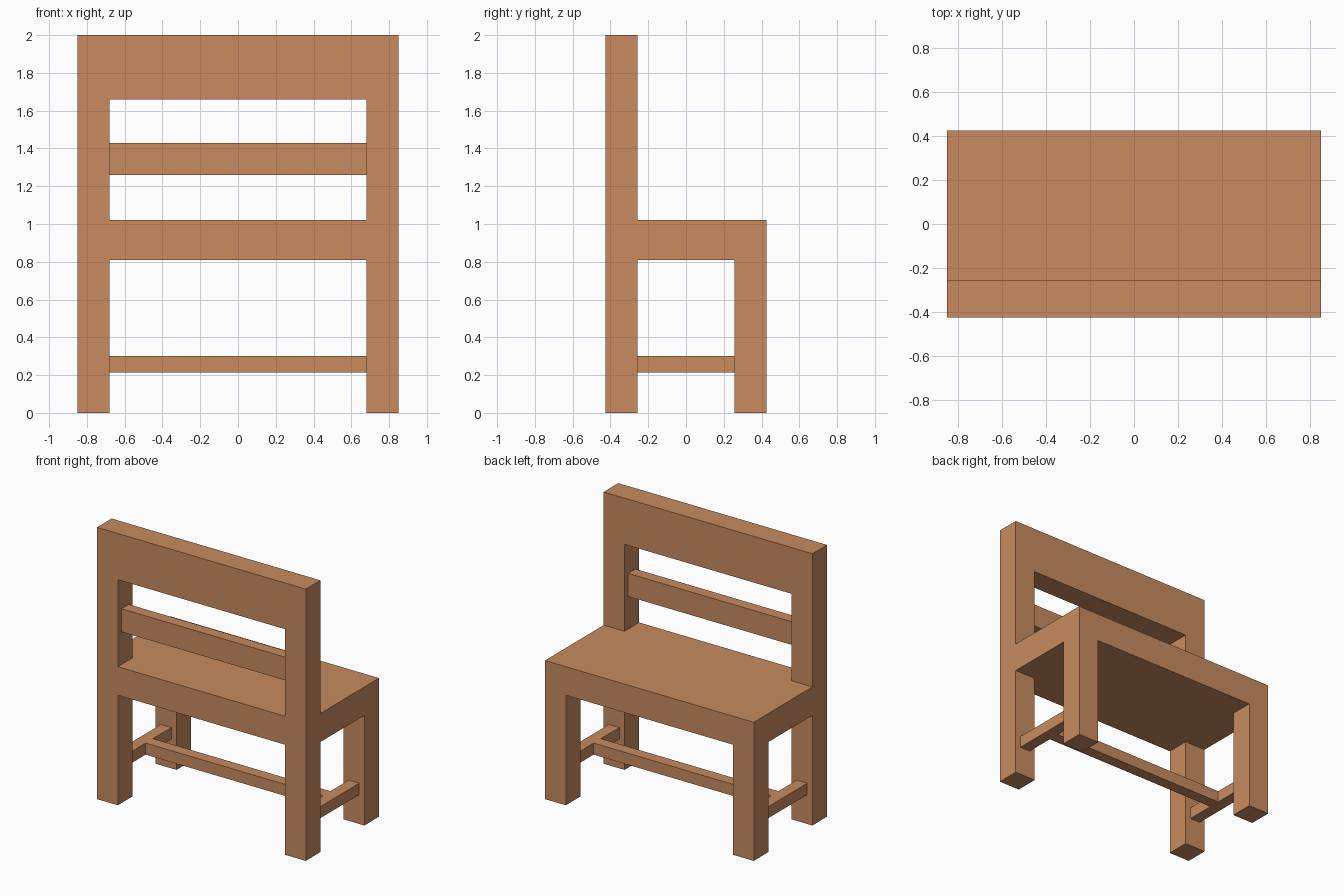
import bpy
import bmesh

if "Cube" in bpy.data.objects:
    bpy.data.objects.remove(bpy.data.objects["Cube"])

W, D, T = 0.85, 0.426, 0.17      # half width, half depth, post thickness
IN_X, IN_Y = W - T, D - T        # inner faces of the posts
MID_Y = -D + T / 2               # centre plane of the backrest
S = T / 4                        # half thickness of slat and stretchers

wood = bpy.data.materials.new("wood")
wood.diffuse_color = (0.58, 0.26, 0.115, 1)
wood.use_nodes = True
wood.node_tree.nodes["Principled BSDF"].inputs["Base Color"].default_value = wood.diffuse_color


def prism(name, outline, z0, z1):
    """Extrude an xy outline from z0 up to z1."""
    bm = bmesh.new()
    base = bm.faces.new([bm.verts.new((x, y, z0)) for x, y in outline])
    top = bmesh.ops.extrude_face_region(bm, geom=[base], use_keep_orig=True)
    for v in top["geom"]:
        if isinstance(v, bmesh.types.BMVert):
            v.co.z = z1
    bmesh.ops.recalc_face_normals(bm, faces=bm.faces)
    mesh = bpy.data.meshes.new(name)
    bm.to_mesh(mesh)
    bm.free()
    mesh.materials.append(wood)
    obj = bpy.data.objects.new(name, mesh)
    bpy.context.collection.objects.link(obj)
    return obj


def box(name, x0, x1, y0, y1, z0, z1):
    return prism(name, [(x0, y0), (x1, y0), (x1, y1), (x0, y1)], z0, z1)


# Posts, front legs and side stretchers on both sides
for side, label in ((-1, "left"), (1, "right")):
    xa, xb = sorted((side * IN_X, side * W))
    xm = side * (IN_X + T / 2)
    box(f"{label}_back_post", xa, xb, -D, -IN_Y, 0, 2)
    box(f"{label}_front_leg", xa, xb, IN_Y, D, 0, 0.81)
    box(f"{label}_side_stretcher", xm - S, xm + S, -IN_Y, IN_Y, 0.215, 0.30)

# Thick seat, notched around the back posts
prism("seat", [(-IN_X, -D), (IN_X, -D), (IN_X, -IN_Y), (W, -IN_Y),
               (W, D), (-W, D), (-W, -IN_Y), (-IN_X, -IN_Y)], 0.81, 1.02)

# Backrest: flush top rail and thinner slat
box("top_rail", -IN_X, IN_X, -D, -IN_Y, 1.66, 2)
box("back_slat", -IN_X, IN_X, MID_Y - S, MID_Y + S, 1.26, 1.43)

# Long stretcher joining the two side stretchers
end = IN_X + T / 2 - S
box("centre_stretcher", -end, end, -S, S, 0.215, 0.30)
